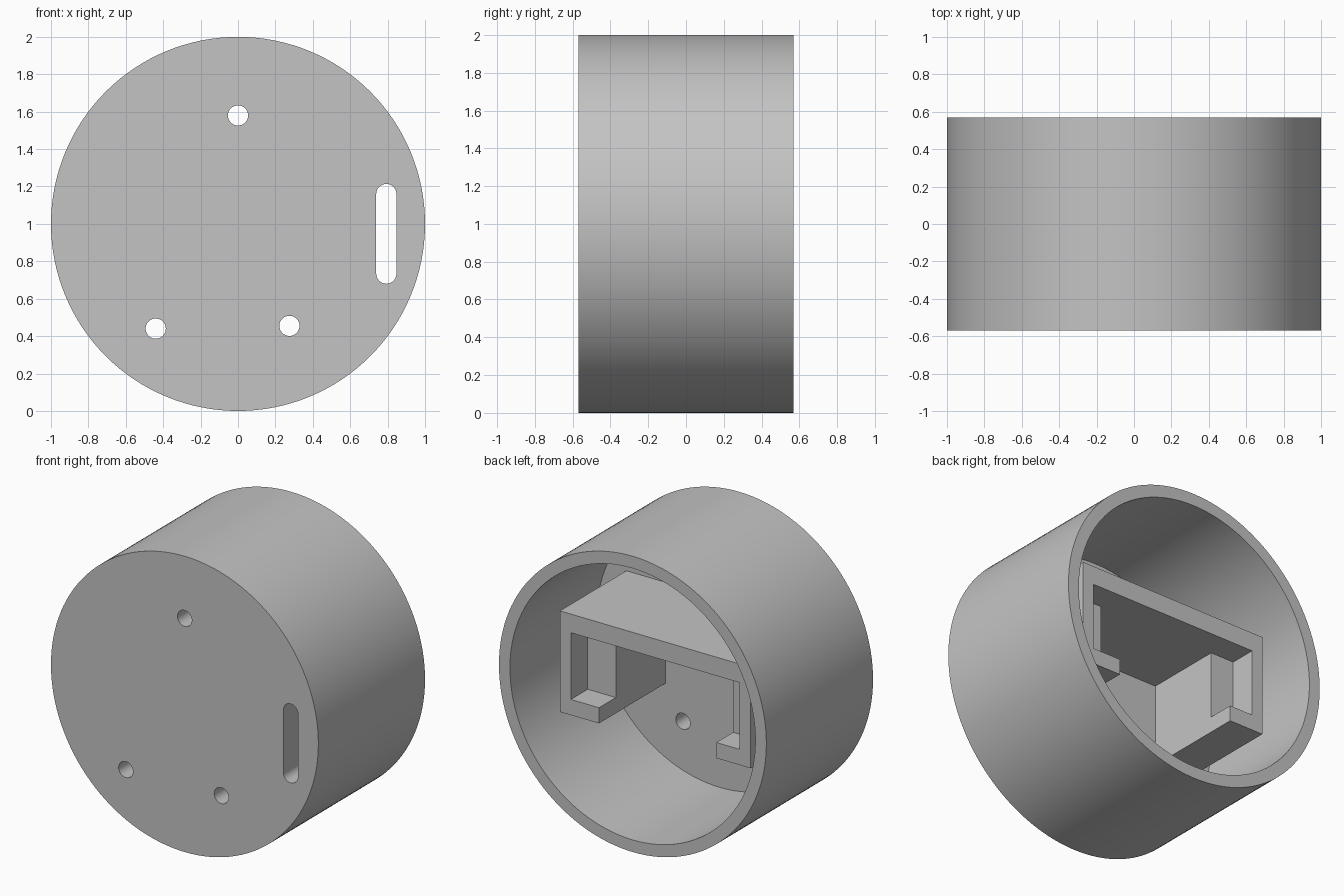
import bpy
import math
from mathutils import Matrix

# Remove the default cube
if "Cube" in bpy.data.objects:
    bpy.data.objects.remove(bpy.data.objects["Cube"], do_unlink=True)

# Overall layout
HALF = 0.57      # half length of the housing along y
FLOOR = -0.36    # inner face of the front plate
BACK = 0.35      # rear face of the bracket
OVER = 0.1       # how far cutters overshoot

grey = bpy.data.materials.new("plain_grey")
grey.use_nodes = True
COLOUR = (0.55, 0.55, 0.55, 1)
grey.diffuse_color = COLOUR
grey.node_tree.nodes["Principled BSDF"].inputs["Base Color"].default_value = COLOUR


def disc(name, x, z, radius, y0, y1, sides):
    """Cylinder lying along y."""
    bpy.ops.mesh.primitive_cylinder_add(vertices=sides, radius=radius, depth=y1 - y0)
    ob = bpy.context.object
    ob.name = name
    ob.data.transform(Matrix.Translation((x, (y0 + y1) / 2, z))
                      @ Matrix.Rotation(math.pi / 2, 4, 'X'))
    return ob


def box(name, xs, ys, zs):
    """Box given by its extents on each axis."""
    bpy.ops.mesh.primitive_cube_add(size=1)
    ob = bpy.context.object
    ob.name = name
    spans = (xs, ys, zs)
    ob.data.transform(Matrix.Translation([(a + b) / 2 for a, b in spans])
                      @ Matrix.Diagonal([b - a for a, b in spans] + [1]))
    return ob


def cut(target, cutters):
    """Subtract every cutter from the target, then discard the cutters."""
    for cutter in cutters:
        cutter.hide_render = True
        mod = target.modifiers.new("cut", 'BOOLEAN')
        mod.operation = 'DIFFERENCE'
        mod.solver = 'EXACT'
        mod.object = cutter
        bpy.context.view_layer.objects.active = target
        bpy.ops.object.modifier_apply(modifier=mod.name)
        bpy.data.objects.remove(cutter, do_unlink=True)


def finish(ob):
    ob.data.materials.clear()
    ob.data.materials.append(grey)
    bpy.ops.object.select_all(action='DESELECT')
    ob.select_set(True)
    bpy.context.view_layer.objects.active = ob
    bpy.ops.object.shade_smooth_by_angle(angle=math.radians(30))


# Round housing, open at the back
housing = disc("housing", 0, 1, 1, -HALF, HALF, 128)
cutters = [disc("cavity", 0, 1, 0.918, FLOOR, HALF + OVER, 128)]

# Three screw holes through the front plate
for x, z in ((0, 1.58), (-0.44, 0.44), (0.275, 0.455)):
    cutters.append(disc("screw_hole", x, z, 0.054, -HALF - OVER, FLOOR + OVER, 32))

# Round-ended slot: two end holes and a box between them
SLOT_X, SLOT_R, LOW, HIGH = 0.793, 0.054, 0.734, 1.16
for z in (LOW, HIGH):
    cutters.append(disc("slot_end", SLOT_X, z, SLOT_R, -HALF - OVER, FLOOR + OVER, 32))
cutters.append(box("slot_middle", (SLOT_X - SLOT_R, SLOT_X + SLOT_R),
                   (-HALF - OVER, FLOOR + OVER), (LOW, HIGH)))
cut(housing, cutters)
finish(housing)

# Bracket on the plate: a top wall with a post at each end
bracket = box("bracket", (-0.728, 0.698), (FLOOR - 0.02, BACK), (0.677, 1.36))
cut(bracket, [
    # open channel between the posts, down to the plate
    box("channel", (-0.472, 0.406), (FLOOR - OVER, BACK + OVER), (0.5, 1.234)),
    # shallow pocket recessed into the rear of both posts
    box("pocket", (-0.647, 0.616), (BACK - 0.18, BACK + OVER), (0.783, 1.234)),
])
finish(bracket)
